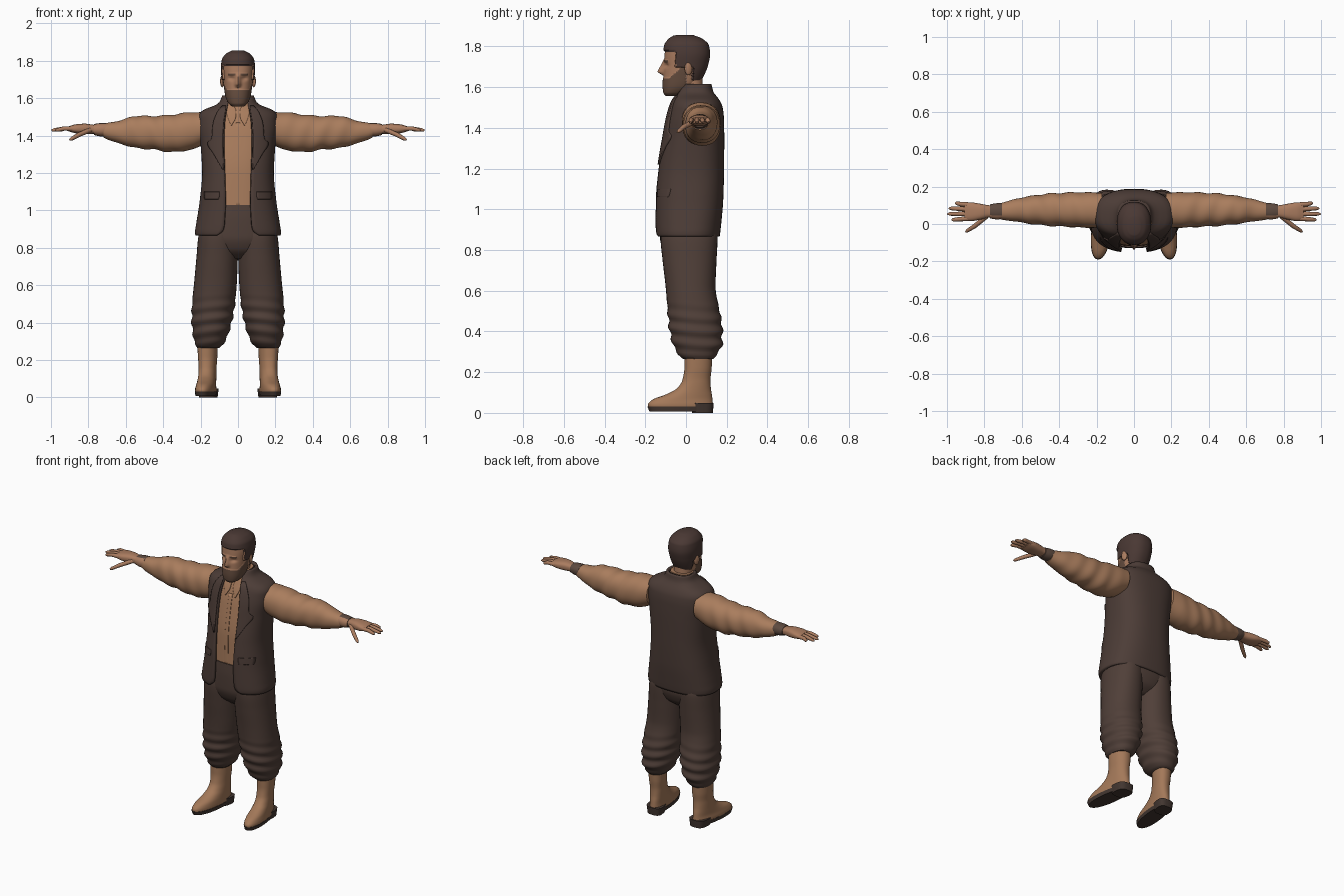
import bpy, bmesh
from math import sin, cos, asin, pi, exp, radians, copysign, atan2
from mathutils import Vector, Matrix
from mathutils.bvhtree import BVHTree

if "Cube" in bpy.data.objects:
    bpy.data.objects.remove(bpy.data.objects["Cube"], do_unlink=True)


def material(name, rgb):
    m = bpy.data.materials.new(name)
    m.use_nodes = True
    m.diffuse_color = (*rgb, 1)
    bsdf = next(n for n in m.node_tree.nodes if n.type == 'BSDF_PRINCIPLED')
    bsdf.inputs["Base Color"].default_value = (*rgb, 1)
    bsdf.inputs["Roughness"].default_value = 0.9
    return m


SKIN = material("skin", (0.40, 0.20, 0.115))
CLOTH = material("tan_cloth", (0.40, 0.205, 0.11))
LEATHER = material("boot_leather", (0.37, 0.19, 0.10))
VEST = material("vest_brown", (0.073, 0.046, 0.038))
TROUSER = material("trouser_brown", (0.080, 0.050, 0.040))
HAIR = material("hair_brown", (0.068, 0.040, 0.034))
BEARD = material("beard_brown", (0.13, 0.073, 0.048))
SOLE = material("sole_brown", (0.055, 0.037, 0.030))
STRAP = material("wrist_strap", (0.11, 0.068, 0.050))


def sample(keys, t):
    """Smooth interpolation of key rows, without overshoot."""
    i = max(k for k in range(len(keys) - 1) if keys[k][0] <= t or k == 0)
    a, b = keys[i], keys[i + 1]
    h = b[0] - a[0]
    u = (t - a[0]) / h

    def tangent(k, j):
        if k in (0, len(keys) - 1):
            return 0 if h == 0 else (b[j] - a[j]) / h
        p, q, r = keys[k - 1], keys[k], keys[k + 1]
        d0, d1 = (q[j] - p[j]) / (q[0] - p[0]), (r[j] - q[j]) / (r[0] - q[0])
        return 0 if d0 * d1 <= 0 else 2 * d0 * d1 / (d0 + d1)
    return [a[j] + (b[j] - a[j]) * u * u * (3 - 2 * u)
            + h * u * (1 - u) * ((1 - u) * tangent(i, j) - u * tangent(i + 1, j))
            for j in range(1, len(a))]


def spread(keys, rows):
    lo, hi = keys[0][0], keys[-1][0]
    return [lo + (hi - lo) * r / (rows - 1) for r in range(rows)]


def build(name, grid, mats, closed=True, mirror=False, thick=0, rule=None):
    """Turn rows of points into a smooth skin; closed rows also get end caps."""
    bm = bmesh.new()
    rows = [[bm.verts.new(p) for p in row] for row in grid]
    n = len(rows[0])
    for low, high in zip(rows, rows[1:]):
        for c in range(n if closed else n - 1):
            d = (c + 1) % n
            bm.faces.new((low[c], low[d], high[d], high[c]))
    if closed:
        bm.faces.new(rows[0][::-1])
        bm.faces.new(rows[-1])
    for f in bm.faces:
        f.smooth = True
        f.material_index = rule(f.calc_center_median()) if rule else 0
    me = bpy.data.meshes.new(name)
    bm.to_mesh(me)
    bm.free()
    me.set_sharp_from_angle(angle=radians(50))
    for m in mats:
        me.materials.append(m)
    ob = bpy.data.objects.new(name, me)
    bpy.context.collection.objects.link(ob)
    if mirror:
        ob.modifiers.new("Mirror", 'MIRROR')
    if thick:
        s = ob.modifiers.new("Solidify", 'SOLIDIFY')
        s.thickness, s.offset = thick, -1
    return ob


def curved(v, power):
    return copysign(abs(v) ** (2 / power), v)


def loft(name, keys, *mats, axis='z', rows=24, n=36, power=2.2, deform=None, **kw):
    """Keys are (position, min a, max a, min b, max b) across the axis."""
    grid = []
    for t in spread(keys, rows):
        a0, a1, b0, b1 = sample(keys, t)
        row = []
        for k in range(n):
            w = 2 * pi * k / n
            a = (a0 + a1) / 2 + (a1 - a0) / 2 * curved(cos(w), power)
            b = (b0 + b1) / 2 + (b1 - b0) / 2 * curved(sin(w), power)
            p = Vector((a, b, t) if axis == 'z' else (t, a, b))
            row.append(deform(p) if deform else p)
        grid.append(row)
    return build(name, grid, mats, **kw)


def even(keys):
    return [(z, -x, x, y0, y1) for z, x, y0, y1 in keys]


def patch(name, keys, target, mat, lift=0.007, rows=20, cols=8):
    """Strip of (z, inner x, outer x) laid on the front of a target."""
    bm = bmesh.new()
    bm.from_mesh(target.data)
    tree = BVHTree.FromBMesh(bm)
    grid, y = [], -0.1
    for z in spread(keys, rows):
        x0, x1 = sample(keys, z)
        row = []
        for c in range(cols):
            x = x0 + (x1 - x0) * c / (cols - 1)
            hit = tree.ray_cast(Vector((x, -1, z)), Vector((0, 1, 0)))[0]
            y = hit.y if hit else y
            row.append(Vector((x, y - lift, z)))
        grid.append(row)
    bm.free()
    return build(name, grid, [mat], closed=False, mirror=True, thick=lift + 0.002)


# Shirt body and sleeves
shirt = loft("shirt", even([
    (1.0, .175, -.12, .15), (1.2, .17, -.116, .163), (1.4, .18, -.088, .163),
    (1.5, .18, -.062, .155), (1.54, .13, -.046, .135), (1.57, .08, -.036, .11),
    (1.61, .068, -.026, .10)]), CLOTH, rows=40, n=48, power=2.5)


def sleeve_folds(p):
    w = 0.035 * sin(pi * min(1, max(0, (p.x - .2) / .5)))
    s = 1 + w * sin(p.x * 60 + 2 * atan2(p.z - 1.42, p.y - .07))
    return Vector((p.x, .07 + (p.y - .07) * s, 1.42 + (p.z - 1.42) * s))


loft("sleeves", [
    (.17, -.02, .165, 1.36, 1.525), (.25, -.02, .17, 1.325, 1.525),
    (.35, -.015, .168, 1.312, 1.512), (.45, -.01, .163, 1.325, 1.505),
    (.55, 0, .15, 1.335, 1.505), (.63, .013, .135, 1.357, 1.48),
    (.70, .022, .115, 1.38, 1.468), (.72, .027, .11, 1.39, 1.463)],
    CLOTH, axis='x', rows=48, deform=sleeve_folds, mirror=True)
patch("shirt_collar", [(1.455, .034, .037), (1.5, .012, .055), (1.53, .01, .062),
                       (1.57, .03, .066), (1.6, .045, .062)], shirt, CLOTH)
patch("shirt_placket", [(1.02, 0, .012), (1.2, 0, .012), (1.47, 0, .012)],
      shirt, CLOTH, lift=.003)

# Open vest, collar and lapels: (z, half width, front y, back y, half gap)
vest_keys = [
    (.865, .228, -.148, .165, .115), (.885, .23, -.152, .168, .085),
    (.92, .225, -.153, .172, .074), (1.05, .205, -.152, .183, .068),
    (1.2, .192, -.14, .187, .072), (1.35, .2, -.115, .188, .076),
    (1.45, .212, -.095, .186, .073), (1.5, .212, -.08, .18, .068),
    (1.535, .19, -.066, .165, .062), (1.555, .14, -.054, .15, .058),
    (1.575, .102, -.043, .135, .055), (1.615, .084, -.02, .125, .06)]
vest_grid = []
for z in spread(vest_keys, 64):
    rx, yf, yb, gap = sample(vest_keys, z)
    start = asin((gap / rx) ** 1.25)
    angles = [start + (pi - start) * k / 32 for k in range(33)]
    vest_grid.append([Vector((rx * abs(sin(a)) ** .8,
                              (yf + yb) / 2 - (yb - yf) / 2 * curved(cos(a), 2.5), z))
                      for a in angles])
vest = build("vest", vest_grid, [VEST], closed=False, mirror=True, thick=.016)
patch("lapels", [(1.22, .078, .084), (1.3, .08, .13), (1.36, .081, .165),
                 (1.385, .081, .142), (1.46, .078, .135), (1.53, .068, .11),
                 (1.56, .064, .085)], vest, VEST, lift=.009)
patch("pocket_flaps", [(1.06, .105, .18), (1.08, .1, .182), (1.1, .1, .182)],
      vest, VEST, lift=.004)


# Trousers gathered below the knee
def leg_folds(p):
    w = 0.045 * max(0, min(1, (.56 - p.z) / .12)) * min(1, (p.z - .26) / .04)
    s = 1 + w * sin(p.z * 95 + 1.5 * sin(atan2(p.y - .05, p.x - .14) + 1))
    return Vector((.14 + (p.x - .14) * s, .05 + (p.y - .05) * s, p.z))


loft("trouser_legs", [
    (.265, .1, .217, -.015, .135), (.29, .075, .232, -.04, .155),
    (.34, .052, .241, -.065, .178), (.42, .03, .248, -.083, .178),
    (.5, .016, .245, -.09, .165), (.62, .006, .234, -.1, .145),
    (.75, .001, .222, -.115, .15), (.86, 0, .212, -.125, .155),
    (.92, 0, .19, -.115, .145)], TROUSER, rows=64, deform=leg_folds, mirror=True)
loft("trouser_waist", even([
    (.74, .08, -.05, .08), (.79, .17, -.105, .135), (.86, .205, -.128, .155),
    (.95, .185, -.13, .155), (1.03, .172, -.126, .15)]), TROUSER, power=2.4)


# Boots with soles and heels, turned slightly outward
def splay(p):
    return Vector((p.x - (p.y - .07) * .12, p.y, p.z))


loft("boots", [
    (.02, .108, .212, -.183, .13), (.04, .108, .214, -.187, .132),
    (.065, .11, .21, -.165, .13), (.09, .112, .208, -.1, .127),
    (.12, .113, .207, -.045, .122), (.16, .113, .207, -.018, .12),
    (.22, .11, .212, -.008, .126), (.3, .108, .216, -.008, .13)],
    LEATHER, rows=36, deform=splay, mirror=True)
loft("boot_soles", [(.008, .108, .212, -.18, .13), (.032, .106, .215, -.19, .134)],
     SOLE, rows=3, deform=splay, mirror=True)
loft("boot_heels", [(0, .112, .208, .03, .132), (.048, .106, .215, .025, .136)],
     SOLE, rows=3, power=3, deform=splay, mirror=True)

# Hands, wrist straps and fingers
loft("hands", [
    (.69, .035, .1, 1.405, 1.455), (.77, .035, .1, 1.41, 1.458),
    (.82, .024, .108, 1.408, 1.464), (.87, .016, .115, 1.413, 1.46),
    (.905, .02, .112, 1.423, 1.45)], SKIN, axis='x', power=2.6, mirror=True)
loft("wrist_straps", [(.705, .026, .112, 1.395, 1.468), (.735, .025, .111, 1.396, 1.467),
                      (.77, .03, .105, 1.403, 1.462)], SKIN, STRAP, axis='x', rows=8,
     rule=lambda c: int(c.y > .045), mirror=True)
digits = bpy.data.curves.new("fingers", 'CURVE')
digits.dimensions, digits.bevel_depth, digits.bevel_resolution = '3D', .012, 3
digits.use_fill_caps = True
paths = [((.87, y0, 1.437), (.93, (y0 + y1) / 2, 1.438), (tip, y1, 1.428))
         for y0, y1, tip in [(.03, .022, .975), (.054, .054, .998),
                             (.078, .084, .99), (.102, .112, .955)]]
paths.append(((.79, .04, 1.43), (.85, -.01, 1.405), (.9, -.042, 1.377)))
for a, b, c in paths:
    a, b, c = Vector(a), Vector(b), Vector(c)
    pts = [(a, 1.1), (b, 1), (b.lerp(c, .8), .8), (c, .35)]
    s = digits.splines.new('POLY')
    s.points.add(len(pts) - 1)
    for p, (co, r) in zip(s.points, pts):
        p.co, p.radius = (*co, 1), r
digits.materials.append(SKIN)
fingers = bpy.data.objects.new("fingers", digits)
bpy.context.collection.objects.link(fingers)
fingers.modifiers.new("Mirror", 'MIRROR')

# Neck and ears
loft("neck", even([(1.5, .066, -.045, .1), (1.56, .057, -.036, .085),
                   (1.66, .056, -.04, .08)]), SKIN)
bm = bmesh.new()
bmesh.ops.create_uvsphere(bm, u_segments=16, v_segments=10, radius=1, matrix=(
    Matrix.Translation((.085, .012, 1.69)) @ Matrix.Rotation(.35, 4, 'Z')
    @ Matrix.Diagonal((.009, .02, .032, 1))))
ear_mesh = bpy.data.meshes.new("ears")
bm.to_mesh(ear_mesh)
bm.free()
ear_mesh.materials.append(SKIN)
ear_mesh.shade_smooth()
ears = bpy.data.objects.new("ears", ear_mesh)
bpy.context.collection.objects.link(ears)
ears.modifiers.new("Mirror", 'MIRROR')


# Head with sculpted nose and eye sockets, raised hair and beard
def head_part(c):
    line = 1.775 if c.y < -.05 else 1.70 if c.y < .03 else 1.635
    if c.z > line:
        return 1
    if c.y < 0 and c.z < 1.645 + max(0, c.y + .08) * .9:
        return 2
    brow = abs(c.z - 1.727) < .005 and .014 < abs(c.x) < .052 and c.y < -.05
    return 2 if brow else 0


def sculpt(p):
    part, q = head_part(p), p.copy()
    if p.y < -.04:
        nose = max(0, min((1.74 - p.z) / .062, (p.z - 1.655) / .018, 1))
        q.y -= .03 * nose * exp(-(p.x / .013) ** 2)
        q.y += .011 * exp(-((abs(p.x) - .034) / .018) ** 2 - ((p.z - 1.706) / .012) ** 2)
    out = (p - Vector((0, 0, 1.72))).normalized()
    return q + out * (.009 if part == 1 else .003 if part == 2 else 0)


loft("head", even([
    (1.558, .03, -.098, -.03), (1.575, .05, -.11, 0), (1.61, .065, -.113, .05),
    (1.66, .073, -.11, .08), (1.71, .079, -.108, .1), (1.76, .084, -.105, .11),
    (1.80, .08, -.1, .105), (1.83, .06, -.08, .075), (1.846, .03, -.055, .035)]),
    SKIN, HAIR, BEARD, rows=84, n=96, power=2.3, deform=sculpt, rule=head_part)
